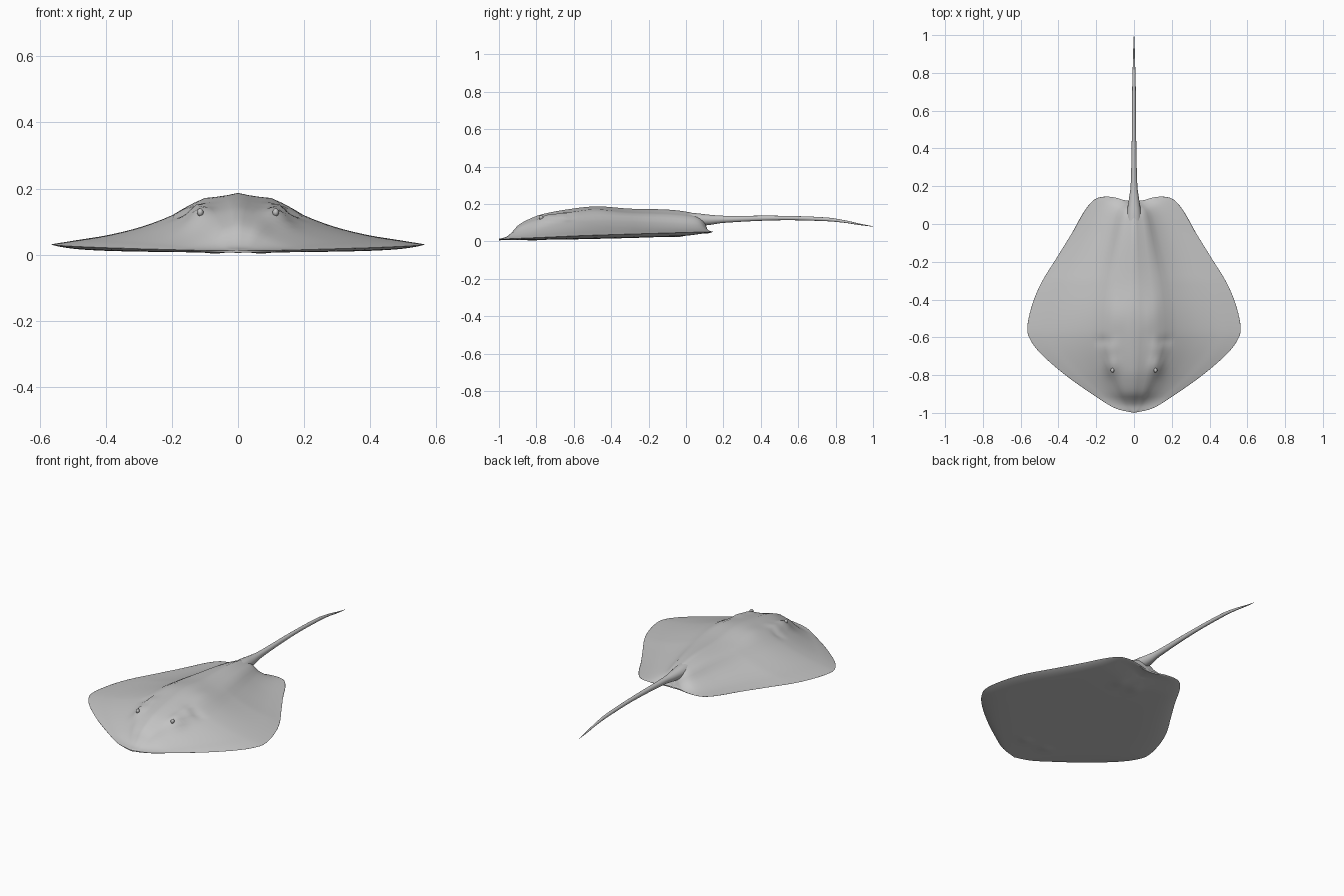
import bpy, bmesh, math

if "Cube" in bpy.data.objects:
    bpy.data.objects.remove(bpy.data.objects["Cube"], do_unlink=True)

skin = bpy.data.materials.new("grey skin")
skin.use_nodes = True
grey = (0.55, 0.55, 0.55, 1)
skin.diffuse_color = grey
skin.node_tree.nodes["Principled BSDF"].inputs["Base Color"].default_value = grey


def curve(table, u):
    """Smooth interpolation of rows (key, value, value...) at key u."""
    last = len(table) - 1
    u = max(table[0][0], min(table[last][0], u))
    i = 0
    while i < last - 1 and u > table[i + 1][0]:
        i += 1

    def slope(k, c):
        a, b = table[max(k - 1, 0)], table[min(k + 1, last)]
        return (b[c] - a[c]) / (b[0] - a[0])

    a, b = table[i], table[i + 1]
    d = b[0] - a[0]
    s = (u - a[0]) / d
    out = []
    for c in range(1, len(a)):
        out.append((1 + 2 * s) * (1 - s) ** 2 * a[c] + s * (1 - s) ** 2 * d * slope(i, c)
                   + s * s * (3 - 2 * s) * b[c] + s * s * (s - 1) * d * slope(i + 1, c))
    return out


def loft(name, rings):
    """Skin closed rings of equal length into a smooth capped object."""
    bm = bmesh.new()
    loops = [[bm.verts.new(p) for p in ring] for ring in rings]
    n = len(loops[0])
    for a, b in zip(loops, loops[1:]):
        for j in range(n):
            k = (j + 1) % n
            bm.faces.new((a[j], a[k], b[k], b[j]))
    bm.faces.new(loops[0])
    bm.faces.new(loops[-1])
    bmesh.ops.remove_doubles(bm, verts=bm.verts, dist=0.0003)
    bmesh.ops.recalc_face_normals(bm, faces=bm.faces)
    mesh = bpy.data.meshes.new(name)
    bm.to_mesh(mesh)
    bm.free()
    mesh.materials.append(skin)
    mesh.polygons.foreach_set("use_smooth", [True] * len(mesh.polygons))
    obj = bpy.data.objects.new(name, mesh)
    bpy.context.collection.objects.link(obj)
    return obj


# Half outline of the disc: edge x, edge y, matching y on the spine
outline = [(0, -1, -1), (.1, -.975, -.975), (.2, -.915, -.915), (.35, -.81, -.81),
           (.48, -.7, -.7), (.545, -.62, -.62), (.565, -.55, -.55), (.54, -.43, -.43),
           (.49, -.31, -.31), (.41, -.18, -.19), (.33, -.05, -.08), (.28, .04, -.01),
           (.24, .1, .03), (.2, .135, .05), (.15, .145, .07), (.1, .14, .09),
           (.05, .126, .107), (0, .12, .12)]
outline = [(i, *row) for i, row in enumerate(outline)]

# Height of the back along the spine
spine = [(-1, .014), (-.96, .025), (-.93, .05), (-.9, .084), (-.85, .114), (-.77, .145),
         (-.6, .176), (-.47, .187), (-.3, .175), (-.1, .17), (0, .159), (.05, .145),
         (.09, .11), (.12, .055)]

# Fall of the back from spine to fin edge
fall = [(-.1, .91), (0, 1), (.1, .91), (.2, .84), (.26, .77), (.36, .56), (.53, .33),
        (.71, .17), (.88, .07), (1, 0)]

# Rim height and belly height along the body
rim = [(-1, .012), (-.8, .02), (-.55, .031), (-.1, .045), (.15, .052)]
belly = [(-1, .006), (-.55, .012), (0, .029), (.15, .046)]

# Mirrored soft bumps: x, y, width, length, height
back_bumps = [(.12, -.75, .032, .05, .021), (.12, -.66, .03, .05, .012),
              (.16, -.62, .02, .03, -.012), (.09, -.5, .03, .09, .008)]
belly_bumps = [(.07, -.82, .03, .025, -.005), (.05, -.05, .03, .04, -.006)]


def bumps(table, x, y):
    return sum(h * math.exp(-((abs(x) - bx) / w) ** 2 - ((y - by) / l) ** 2)
               for bx, by, w, l, h in table)


HALF = 26
STEPS = 6
sides = [math.sin(math.pi / 2 * i / HALF) for i in range(-HALF, HALF + 1)]
rings = []
for i in range((len(outline) - 1) * STEPS + 1):
    ex, ey, sy = curve(outline, i / STEPS)
    ex = max(ex, 0)
    top_z, edge_z, low_z = curve(spine, sy)[0], curve(rim, ey)[0], curve(belly, ey)[0]
    power = 1 + .5 * max(0, min(1, (sy + .3) / .4))
    top, bottom = [], []
    for t in sides:
        a = abs(t)
        x, y = ex * t, sy + (ey - sy) * a
        inner = 1 - a ** 8
        shape = max(0, curve(fall, a)[0]) ** power
        z = edge_z + (top_z - edge_z) * shape + bumps(back_bumps, x, y) * inner
        top.append((x, y, z))
        z = edge_z + (low_z - edge_z) * inner + bumps(belly_bumps, x, y) * inner
        bottom.append((x, y, max(z, 0)))
    rings.append(top + bottom[-2:0:-1])
loft("body_disc", rings)

# Tail: y, half width, centre height, half height
tail = [(-.12, .045, .122, .035), (.05, .038, .117, .034), (.12, .029, .115, .028),
        (.2, .018, .118, .019), (.5, .011, .125, .012), (.75, .009, .118, .01),
        (.85, .006, .106, .007), (.93, .004, .091, .004), (1, .001, .08, .001)]
rings = []
for i in range(57):
    y = -.12 + 1.12 * i / 56
    rx, cz, rz = curve(tail, y)
    angles = [math.tau * j / 20 for j in range(20)]
    rings.append([(rx * math.cos(a), y, cz + rz * math.sin(a)) for a in angles])
loft("tail", rings)

# Eyes
for name, side in (("left_eye", 1), ("right_eye", -1)):
    bpy.ops.mesh.primitive_uv_sphere_add(segments=20, ring_count=12, radius=.012,
                                         location=(side * .114, -.775, .128))
    eye = bpy.context.object
    eye.name = name
    eye.scale = (.8, 1, 1)
    eye.data.materials.append(skin)
    bpy.ops.object.shade_smooth()
